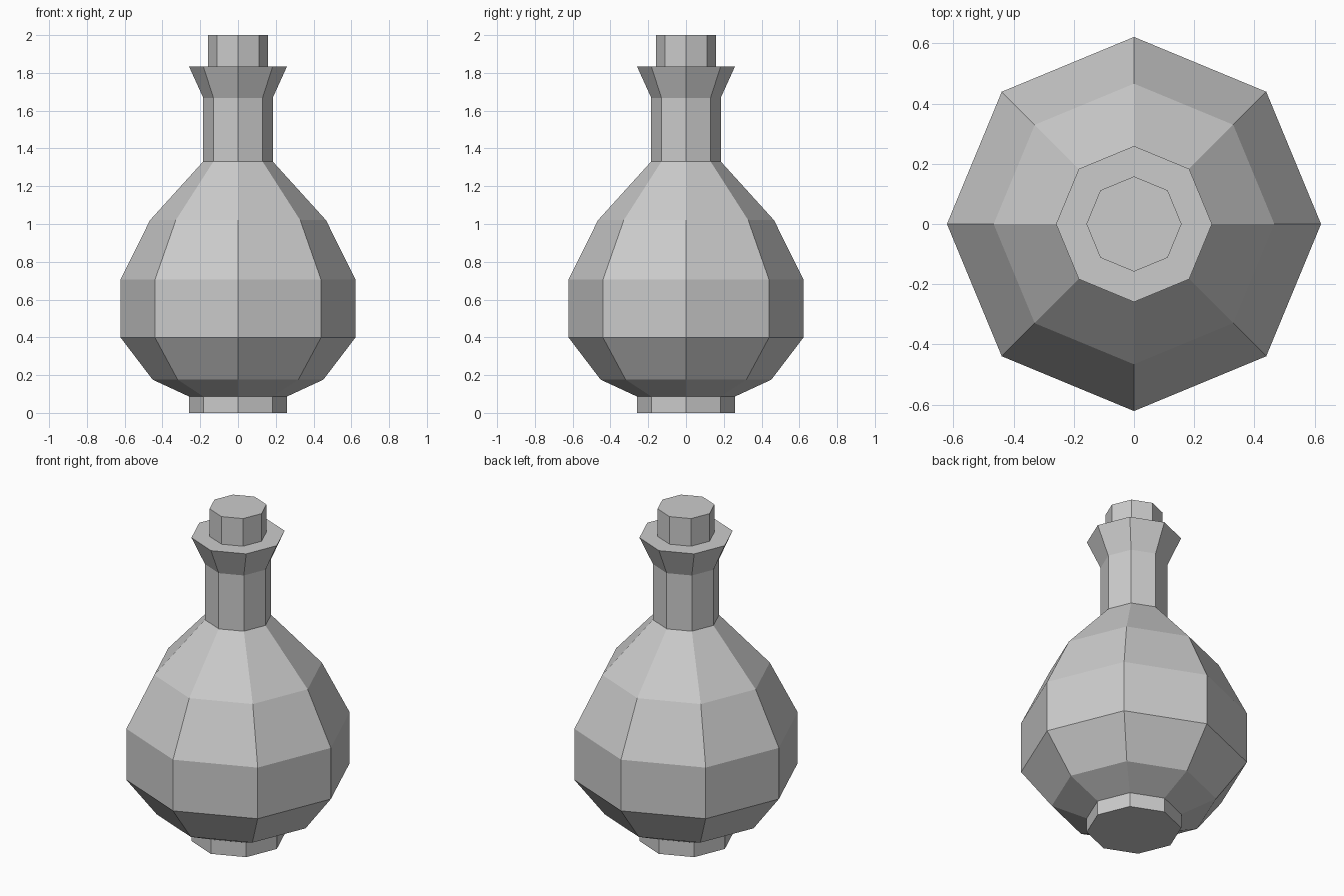
import bpy, bmesh
from math import cos, sin, tau

if "Cube" in bpy.data.objects:
    bpy.data.objects.remove(bpy.data.objects["Cube"])

SIDES = 8


def lathe(name, profile):
    """Revolve (radius, z) points into a capped, flat-shaded eight-sided solid."""
    bm = bmesh.new()
    rings = [[bm.verts.new((r * cos(tau * i / SIDES), r * sin(tau * i / SIDES), z))
              for i in range(SIDES)] for r, z in profile]
    for low, high in zip(rings, rings[1:]):
        for i in range(SIDES):
            j = (i + 1) % SIDES
            bm.faces.new((low[i], low[j], high[j], high[i]))
    bm.faces.new(rings[0][::-1])
    bm.faces.new(rings[-1])
    mesh = bpy.data.meshes.new(name)
    bm.to_mesh(mesh)
    bm.free()
    obj = bpy.data.objects.new(name, mesh)
    bpy.context.collection.objects.link(obj)
    return obj


# Bottle: foot, round belly, shoulder, neck and flared lip
lathe("bottle", [
    (0.26, 0.0), (0.26, 0.087),
    (0.452, 0.176), (0.621, 0.398), (0.621, 0.707),
    (0.466, 1.02), (0.184, 1.331),
    (0.184, 1.668), (0.259, 1.833),
])

# Stopper resting in the lip
lathe("stopper", [(0.158, 1.833), (0.158, 2.0)])
